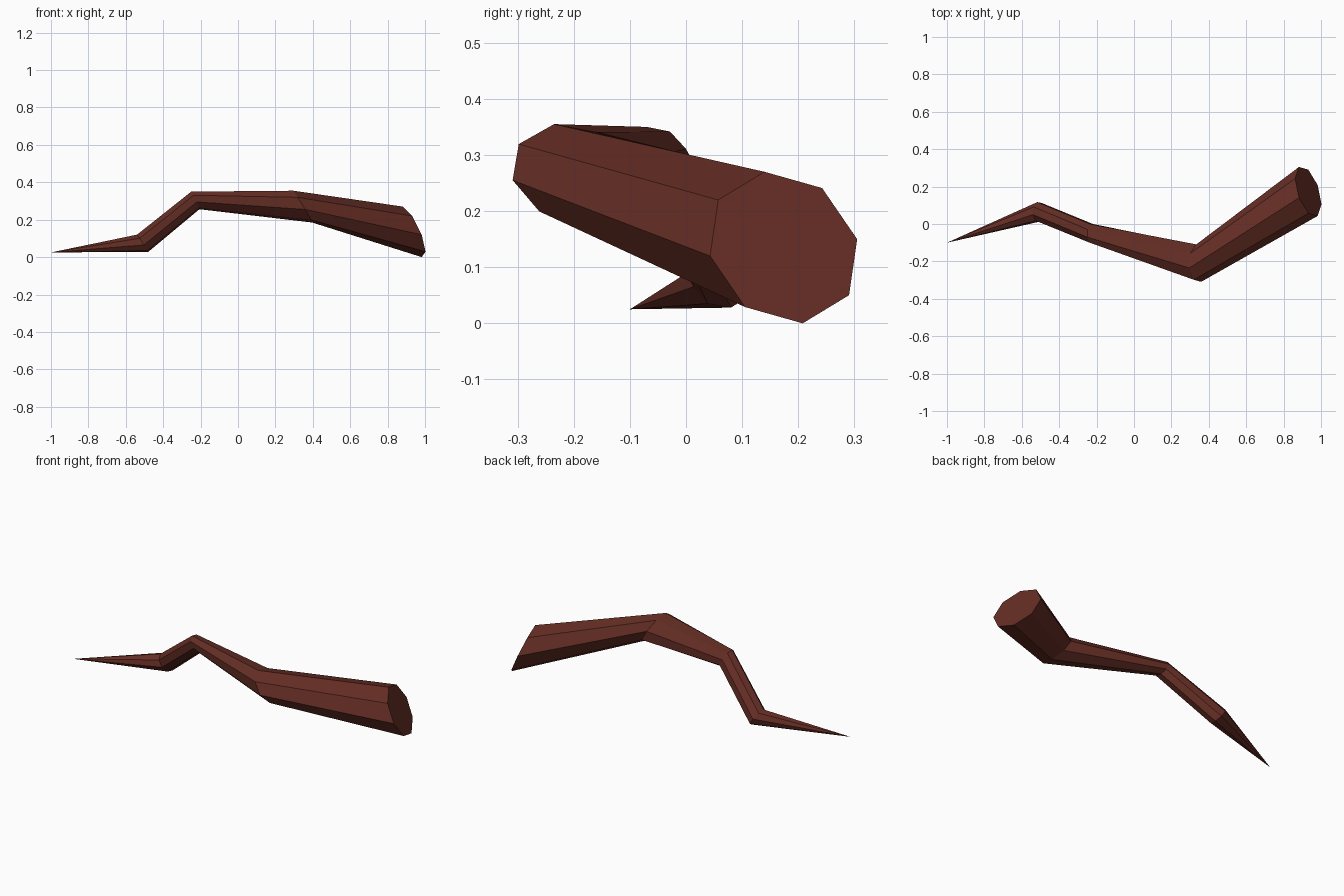
import bpy, bmesh
from math import sin, cos, pi
from mathutils import Vector

cube = bpy.data.objects.get("Cube")
if cube:
    bpy.data.objects.remove(cube, do_unlink=True)

SIDES = 8

# Bark colour
bark = bpy.data.materials.new("dark_red_brown_bark")
bark.use_nodes = True
colour = (0.13, 0.027, 0.018, 1)
bark.diffuse_color = colour
bark.node_tree.nodes["Principled BSDF"].inputs["Base Color"].default_value = colour

# Cross-sections from the thick end to the thin end: centre, upward radius, frontward radius
sections = [
    ((0.932, 0.174, 0.135), (-0.05, -0.034, 0.135), (0.05, -0.131, -0.015)),
    ((0.346, -0.209, 0.27), (-0.05, -0.026, 0.085), (0.013, -0.1, -0.015)),
    ((-0.228, -0.05, 0.303), (-0.022, -0.02, 0.047), (0.008, -0.05, -0.008)),
    ((-0.51, 0.065, 0.074), (-0.03, -0.015, 0.046), (0.007, -0.052, -0.009)),
]
tip_point = (-1.0, -0.1, 0.025)

bm = bmesh.new()


def ring(centre, up, front):
    c, u, f = Vector(centre), Vector(up), Vector(front)
    angles = [2 * pi * i / SIDES for i in range(SIDES)]
    return [bm.verts.new(c + u * cos(a) + f * sin(a)) for a in angles]


# Crooked tapering stem with a flat cut end and a pointed tip
rings = [ring(*s) for s in sections]
bm.faces.new(rings[0])
for a, b in zip(rings, rings[1:]):
    for i in range(SIDES):
        j = (i + 1) % SIDES
        bm.faces.new((a[i], b[i], b[j], a[j]))
tip = bm.verts.new(tip_point)
for i in range(SIDES):
    bm.faces.new((rings[-1][i], tip, rings[-1][(i + 1) % SIDES]))
bmesh.ops.recalc_face_normals(bm, faces=bm.faces)

mesh = bpy.data.meshes.new("branch")
bm.to_mesh(mesh)
bm.free()
mesh.materials.append(bark)
branch = bpy.data.objects.new("branch", mesh)
bpy.context.collection.objects.link(branch)
